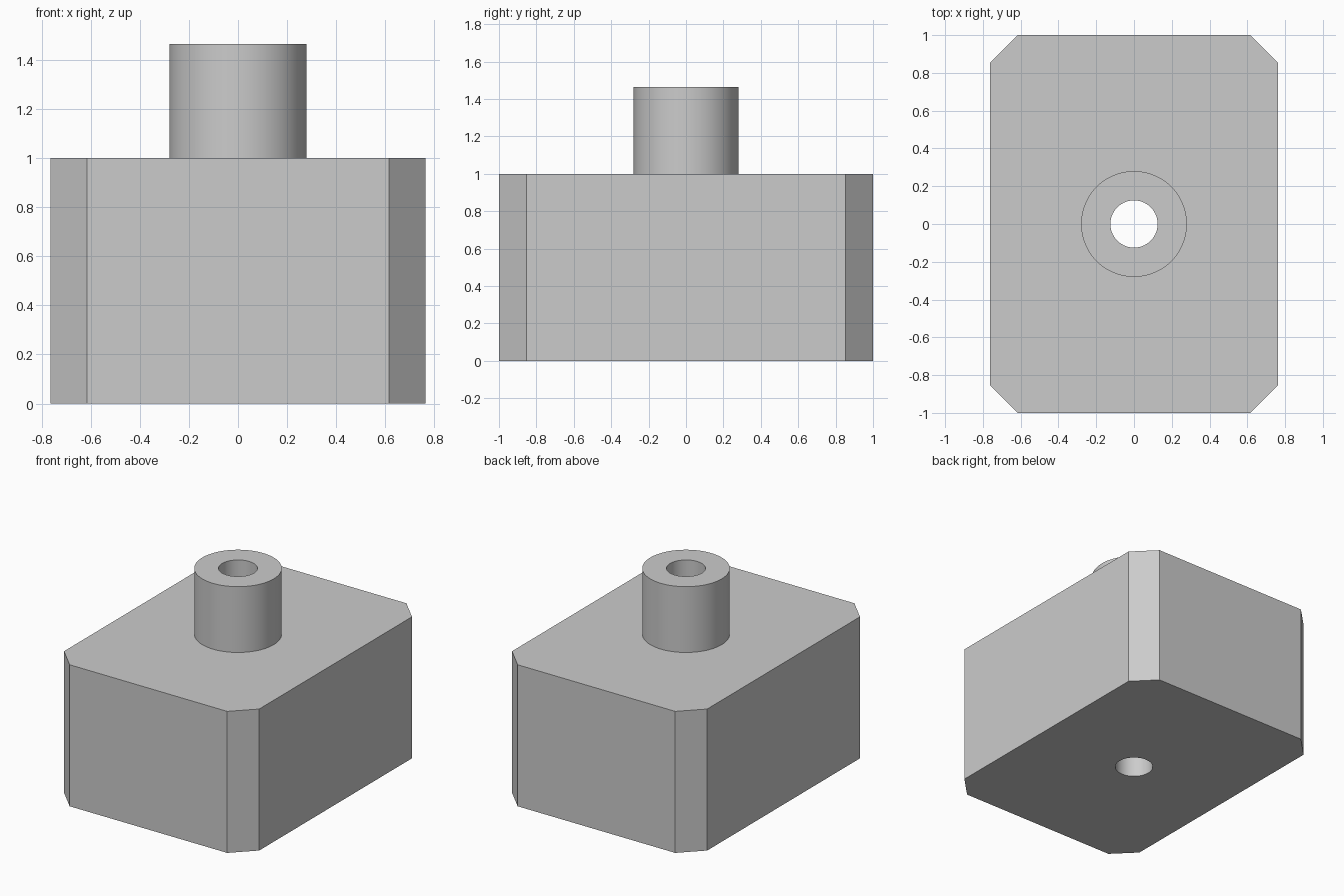
import bpy, bmesh, math

if "Cube" in bpy.data.objects:
    bpy.data.objects.remove(bpy.data.objects["Cube"])

HX, HY, CUT = 0.763, 1.0, 0.147      # block half sizes and corner chamfer
BLOCK_TOP, BOSS_TOP = 1.0, 1.465
BOSS_R, BORE_R = 0.28, 0.125


def prism(name, outline, z0, z1):
    """Extrude a closed xy outline from z0 to z1."""
    bm = bmesh.new()
    base = bm.faces.new([bm.verts.new((x, y, z0)) for x, y in outline])
    top = bmesh.ops.extrude_face_region(bm, geom=[base])["geom"]
    bmesh.ops.translate(bm, vec=(0, 0, z1 - z0),
                        verts=[v for v in top if isinstance(v, bmesh.types.BMVert)])
    bmesh.ops.recalc_face_normals(bm, faces=bm.faces)
    mesh = bpy.data.meshes.new(name)
    bm.to_mesh(mesh)
    bm.free()
    obj = bpy.data.objects.new(name, mesh)
    bpy.context.collection.objects.link(obj)
    return obj


def circle(r, n=96):
    return [(r * math.cos(2 * math.pi * i / n), r * math.sin(2 * math.pi * i / n))
            for i in range(n)]


def combine(target, tool, operation):
    """Apply a boolean and remove the tool object."""
    mod = target.modifiers.new(operation.lower(), 'BOOLEAN')
    mod.operation, mod.solver, mod.object = operation, 'EXACT', tool
    bpy.context.view_layer.objects.active = target
    bpy.ops.object.modifier_apply(modifier=mod.name)
    bpy.data.objects.remove(tool)


# Block with chamfered vertical corners
outline = []
for sx, sy in ((1, 1), (-1, 1), (-1, -1), (1, -1)):
    corner = [(sx * HX, sy * (HY - CUT)), (sx * (HX - CUT), sy * HY)]
    outline += corner if sx * sy > 0 else corner[::-1]
block = prism("chamfered_block", outline, 0, BLOCK_TOP)

# Round boss on top, then the bore through everything
combine(block, prism("boss", circle(BOSS_R), 0.5, BOSS_TOP), 'UNION')
combine(block, prism("bore_cutter", circle(BORE_R), -0.2, BOSS_TOP + 0.2), 'DIFFERENCE')

# Smooth the round walls, keep edges sharp
bpy.ops.object.select_all(action='DESELECT')
block.select_set(True)
bpy.context.view_layer.objects.active = block
bpy.ops.object.shade_smooth_by_angle(angle=math.radians(30))
